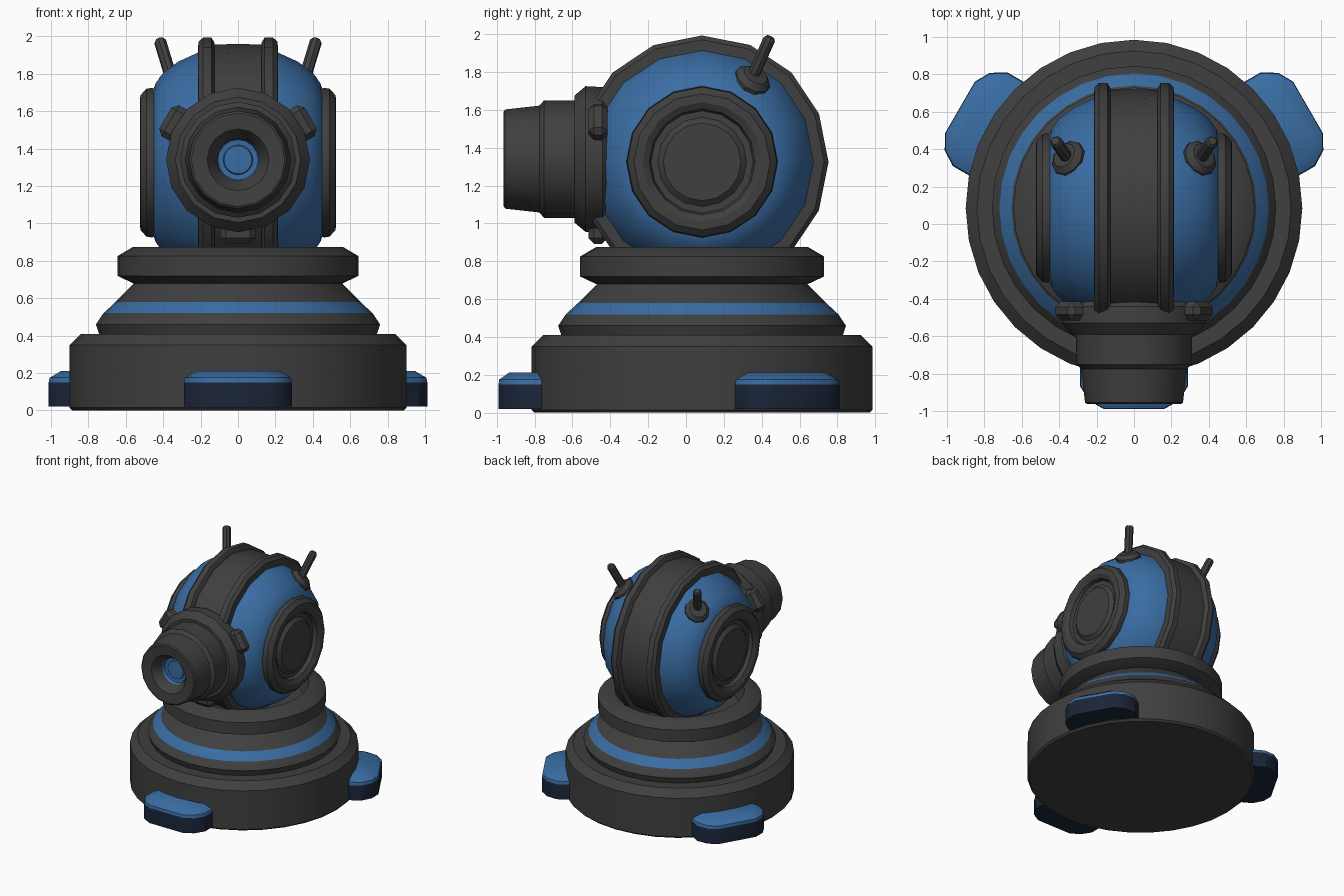
import bpy, bmesh, math
from mathutils import Matrix, Vector

if "Cube" in bpy.data.objects:
    bpy.data.objects.remove(bpy.data.objects["Cube"])


def material(name, rgb):
    m = bpy.data.materials.new(name)
    m.diffuse_color = (*rgb, 1)
    m.use_nodes = True
    m.node_tree.nodes["Principled BSDF"].inputs["Base Color"].default_value = m.diffuse_color
    return m


GREY = material("charcoal grey", (0.050, 0.050, 0.050))
BLUE = material("steel blue", (0.042, 0.152, 0.365))
NAVY = material("dark navy", (0.0105, 0.018, 0.040))

CY = 0.085                      # turning centre of base and head
HEAD = Vector((0, CY, 1.325))   # centre of the head ball


def finish(name, bm, mats, matrix):
    """Turn a bmesh into a placed object, smooth with kept edges."""
    bmesh.ops.remove_doubles(bm, verts=bm.verts, dist=1e-5)
    bmesh.ops.recalc_face_normals(bm, faces=bm.faces)
    bm.transform(matrix)
    me = bpy.data.meshes.new(name)
    bm.to_mesh(me)
    bm.free()
    for m in mats:
        me.materials.append(m)
    ob = bpy.data.objects.new(name, me)
    bpy.context.collection.objects.link(ob)
    bpy.ops.object.select_all(action='DESELECT')
    ob.select_set(True)
    bpy.context.view_layer.objects.active = ob
    bpy.ops.object.shade_smooth_by_angle(angle=math.radians(32))
    return ob


def lathe(name, profile, n, matrix, mats=(GREY,), second=()):
    """Spin (radius, height) points about z; spans in `second` get material 1."""
    bm = bmesh.new()
    rings = []
    for r, h in profile:
        rings.append([bm.verts.new((r * math.cos(2 * math.pi * i / n),
                                    r * math.sin(2 * math.pi * i / n), h))
                      for i in range(n)])
    for k in range(len(rings) - 1):
        a, b = rings[k], rings[k + 1]
        for i in range(n):
            j = (i + 1) % n
            f = bm.faces.new((a[i], a[j], b[j], b[i]))
            f.material_index = 1 if k in second else 0
    return finish(name, bm, mats, matrix)


def along(origin, direction):
    """Matrix that points local z along a direction."""
    q = Vector(direction).to_track_quat('Z', 'Y')
    return Matrix.Translation(origin) @ q.to_matrix().to_4x4()


def axis_x(side):
    return Matrix.Translation(HEAD) @ Matrix.Rotation(side * math.pi / 2, 4, 'Y')


ground = Matrix.Translation((0, CY, 0))

# Round base plinth
lathe("base_plinth", [(0, 0), (0.885, 0), (0.90, 0.015), (0.90, 0.35),
                      (0.84, 0.41), (0, 0.41)], 32, ground)

# Sloping pedestal with a blue stripe
lathe("pedestal", [(0, 0.40), (0.74, 0.40), (0.76, 0.46), (0.72, 0.52),
                   (0.655, 0.58), (0.55, 0.685), (0, 0.685)],
      32, ground, (GREY, BLUE), (3,))

# Collar that holds the head
lathe("collar", [(0, 0.67), (0.56, 0.68), (0.645, 0.72), (0.645, 0.825),
                 (0.56, 0.875), (0.51, 0.875), (0.47, 0.74), (0, 0.70)],
      32, ground)

# Three feet: navy walls, blue tops
outline = [(0.80, -0.29), (0.95, -0.29), (1.03, -0.24), (1.075, -0.16)]
outline += [(r, -t) for r, t in reversed(outline)]
for k in range(3):
    bm = bmesh.new()
    rings = []
    for z, sr, st in ((0.02, 1, 1), (0.15, 1, 1), (0.175, 0.99, 0.98),
                      (0.212, 0.80, 0.76)):
        rings.append([bm.verts.new((0.8 + (r - 0.8) * sr, t * st, z))
                      for r, t in outline])
    for a, b in zip(rings, rings[1:]):
        for i in range(len(a)):
            j = (i + 1) % len(a)
            bm.faces.new((a[i], a[j], b[j], b[i]))
    bm.faces.new(rings[0])
    bm.faces.new(rings[-1])
    for f in bm.faces:
        f.material_index = int(f.calc_center_median().z > 0.155)
    turn = Matrix.Rotation(math.radians(-90 + 120 * k), 4, 'Z')
    finish(f"foot_{k + 1}", bm, (NAVY, BLUE), ground @ turn)

# Blue head ball with flattened sides
half = [(0.37, 0.46), (0.425, 0.44), (0.48, 0.40), (0.54, 0.32),
        (0.59, 0.21), (0.61, 0.10)]
ball = [(0, 0.46)] + half
ball += [(r, -x) for r, x in reversed(ball)]
lathe("head_shell", ball, 16, axis_x(1), (BLUE,))

# Dark centre band with two raised rails
lathe("centre_band", [(0.5, -0.16), (0.63, -0.16), (0.635, 0),
                      (0.63, 0.16), (0.5, 0.16)], 16, axis_x(1))
for side, label in ((1, "right"), (-1, "left")):
    lathe(f"band_rail_{label}",
          [(0.55, 0.12), (0.64, 0.125), (0.668, 0.142), (0.668, 0.188),
           (0.645, 0.212), (0.55, 0.215), (0.55, 0.12)], 16, axis_x(side))

    # Side hub: rounded ring around a recessed disc
    lathe(f"side_hub_{label}",
          [(0, 0.40), (0.38, 0.40), (0.40, 0.46), (0.395, 0.49), (0.36, 0.522),
           (0.315, 0.525), (0.28, 0.505), (0.27, 0.475), (0.235, 0.475),
           (0.205, 0.50), (0, 0.50)], 16, axis_x(side))

    # Antenna: round foot and thin rod
    normal = Vector((side * 0.57, 0.43, 0.70)).normalized()
    lathe(f"antenna_foot_{label}",
          [(0, -0.05), (0.10, -0.05), (0.10, 0.015), (0.07, 0.045), (0, 0.05)],
          10, along(HEAD + normal * 0.612, normal))
    start = Vector((side * 0.355, 0.35, 1.77))
    tip = Vector((side * 0.42, 0.445, 1.985))
    length = (tip - start).length
    lathe(f"antenna_rod_{label}",
          [(0, 0), (0.033, 0), (0.033, length - 0.015), (0.022, length),
           (0, length)], 8, along(start, tip - start))

# Eye barrel: local z runs forward (-y)
eye = Matrix.Translation((0, 0, 1.34)) @ Matrix.Rotation(math.pi / 2, 4, 'X')
lathe("eye_mount_ring", [(0, 0.38), (0.34, 0.40), (0.38, 0.44), (0.385, 0.53),
                         (0.335, 0.59), (0, 0.59)], 16, eye)
lathe("eye_barrel", [(0, 0.57), (0.31, 0.57), (0.31, 0.75), (0.282, 0.775),
                     (0.262, 0.955), (0.25, 0.963), (0.165, 0.955),
                     (0.112, 0.88), (0.108, 0.85), (0, 0.84)],
      16, eye, (GREY, BLUE), (7, 8))
lathe("eye_lens", [(0.085, 0.835), (0.075, 0.86), (0, 0.865)], 16, eye, (BLUE,))

# Three bevelled lugs around the mount ring
for k, angle in enumerate((30, 150, 270)):
    bm = bmesh.new()
    bmesh.ops.create_cube(bm, size=1)
    bm.transform(Matrix.Diagonal((0.11, 0.19, 0.10, 1)))
    bmesh.ops.bevel(bm, geom=bm.edges[:], offset=0.03, segments=1,
                    affect='EDGES', profile=0.5)
    place = (eye @ Matrix.Rotation(math.radians(angle), 4, 'Z')
             @ Matrix.Translation((0.393, 0, 0.465)))
    finish(f"mount_lug_{k + 1}", bm, (GREY,), place)
